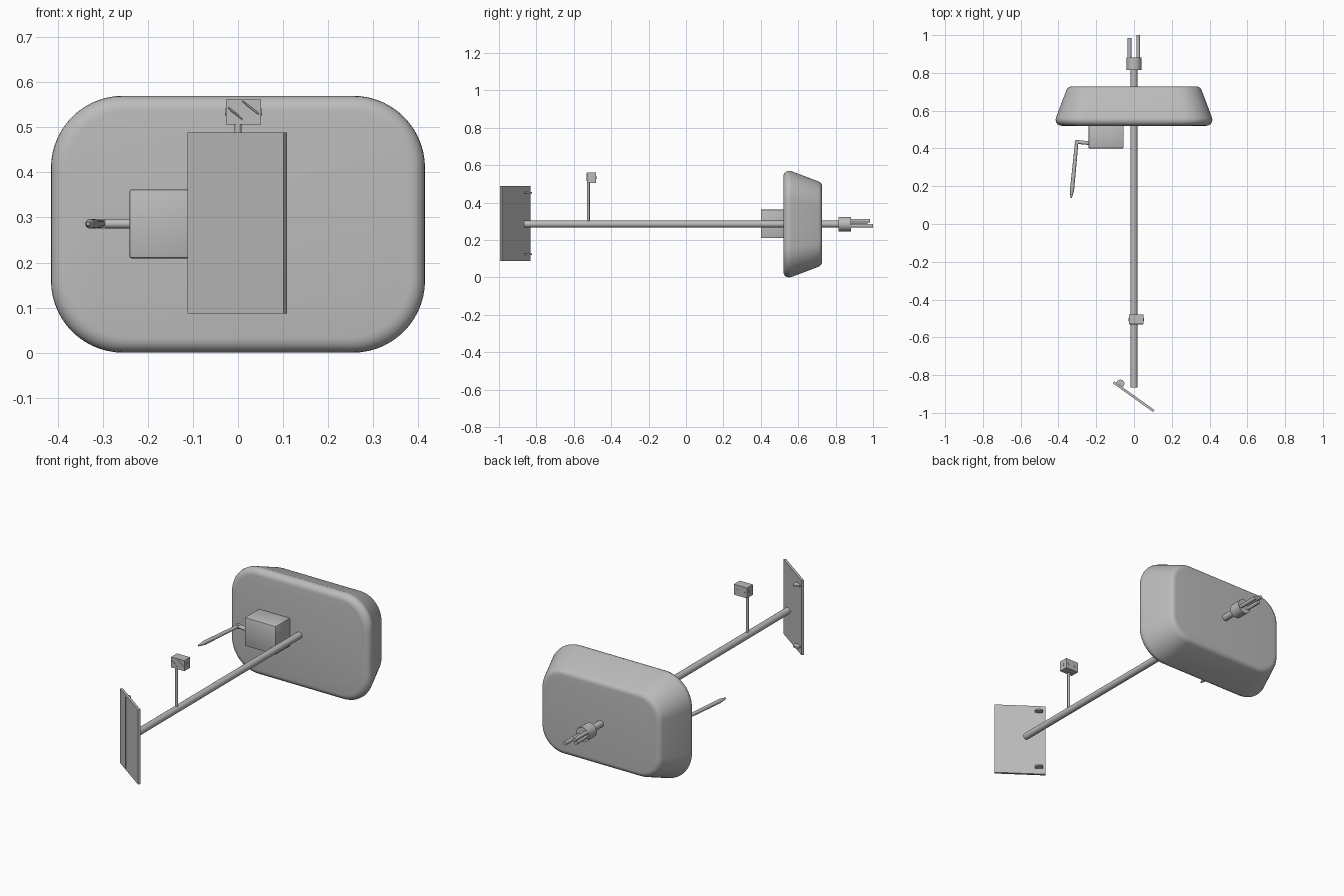
import bpy, bmesh, math
from mathutils import Vector, Matrix

if "Cube" in bpy.data.objects:
    bpy.data.objects.remove(bpy.data.objects["Cube"], do_unlink=True)

GREY = (0.5, 0.5, 0.5, 1)
mat = bpy.data.materials.new("plain grey")
mat.use_nodes = True
mat.diffuse_color = GREY
mat.node_tree.nodes["Principled BSDF"].inputs["Base Color"].default_value = GREY

AXIS_Z = 0.285  # height of the boom and of the body centre


def finish(bm, name, smooth=True):
    bmesh.ops.recalc_face_normals(bm, faces=bm.faces)
    mesh = bpy.data.meshes.new(name)
    bm.to_mesh(mesh)
    bm.free()
    mesh.materials.append(mat)
    ob = bpy.data.objects.new(name, mesh)
    bpy.context.collection.objects.link(ob)
    if smooth:
        bpy.ops.object.select_all(action='DESELECT')
        ob.select_set(True)
        bpy.context.view_layer.objects.active = ob
        bpy.ops.object.shade_smooth_by_angle(angle=math.radians(35))
    return ob


def box(name, centre, size, turn=0.0, bevel=0.0):
    bm = bmesh.new()
    bmesh.ops.create_cube(bm, size=1, matrix=Matrix.Diagonal((*size, 1)))
    if bevel:
        bmesh.ops.bevel(bm, geom=bm.edges[:], offset=bevel, segments=2,
                        profile=0.5, affect='EDGES')
    place = Matrix.Translation(centre) @ Matrix.Rotation(turn, 4, 'Z')
    bmesh.ops.transform(bm, matrix=place, verts=bm.verts)
    return finish(bm, name, bool(bevel))


def rod(name, start, end, r1, r2=None, sides=24):
    a, b = Vector(start), Vector(end)
    turn = (b - a).to_track_quat('Z', 'Y').to_matrix().to_4x4()
    bm = bmesh.new()
    bmesh.ops.create_cone(bm, cap_ends=True, segments=sides, radius1=r1,
                          radius2=r1 if r2 is None else r2, depth=(b - a).length,
                          matrix=Matrix.Translation((a + b) / 2) @ turn)
    return finish(bm, name)


def rounded_ring(bm, y, inset, steps=14):
    """Rounded rectangle in the xz plane, shrunk by the inset."""
    r = 0.16 - inset * 0.6
    w, h = 0.415 - inset - r, 0.285 - inset - r
    ring = []
    for q, (sx, sz) in enumerate([(1, 1), (-1, 1), (-1, -1), (1, -1)]):
        for k in range(steps + 1):
            a = math.pi / 2 * (q + k / steps)
            ring.append(bm.verts.new((sx * w + r * math.cos(a), y,
                                      AXIS_Z + sz * h + r * math.sin(a))))
    return ring


# Body: tapered, soft-edged rounded block
bm = bmesh.new()
profile = []
for k in range(7):  # front rim
    a = math.radians(110 * k / 6)
    profile.append((0.552 - 0.032 * math.cos(a), 0.032 * (1 - math.sin(a))))
for k in range(7):  # back rim
    a = math.radians(20 + 70 * k / 6)
    profile.append((0.698 + 0.03 * math.sin(a), 0.085 - 0.03 * math.cos(a)))
rings = [rounded_ring(bm, y, i) for y, i in profile]
for p, q in zip(rings, rings[1:]):
    for k in range(len(p)):
        n = (k + 1) % len(p)
        bm.faces.new((p[k], p[n], q[n], q[k]))
bm.faces.new(rings[0])
bm.faces.new(rings[-1])
finish(bm, "body")

# Boom, rear collar and rear prongs
rod("boom", (0, -0.865, AXIS_Z), (0, 0.83, AXIS_Z), 0.018)
rod("rear_collar", (0, 0.815, AXIS_Z), (0, 0.882, AXIS_Z), 0.039)
for name, x, z, end in [("rear_prong_low", 0.022, 0.276, 1.0),
                        ("rear_prong_high", -0.024, 0.303, 0.985),
                        ("rear_prong_middle", -0.022, 0.28, 0.97)]:
    rod(name, (x, 0.87, z), (x, end, z), 0.01, sides=16)

# Equipment box on the front of the body
box("equipment_box", (-0.148, 0.465, 0.286), (0.185, 0.13, 0.153), bevel=0.004)

# Side arm with its joint and blade
rod("arm_joint", (-0.236, 0.428, AXIS_Z + 0.001), (-0.298, 0.434, AXIS_Z + 0.001), 0.01)
rod("arm_elbow", (-0.303, 0.434, 0.276), (-0.303, 0.434, 0.296), 0.011)
rod("arm_blade", (-0.303, 0.436, 0.286), (-0.328, 0.18, 0.286), 0.009, 0.011, 12)
rod("arm_tip", (-0.328, 0.18, 0.286), (-0.333, 0.138, 0.286), 0.011, 0.004, 12)

# Mast and sensor box with its raised marks
rod("mast", (0, -0.522, AXIS_Z), (0, -0.522, 0.515), 0.0075, sides=16)
box("sensor_box", (0.012, -0.505, 0.534), (0.078, 0.05, 0.056))
for i, (x, z, length) in enumerate([(-0.01, 0.535, 0.03), (-0.004, 0.528, 0.035),
                                    (0.026, 0.546, 0.042), (0.032, 0.54, 0.036)]):
    d = Vector((0.8, 0, -0.6)) * length / 2
    c = Vector((x, -0.53, z))
    rod(f"sensor_stroke_{i + 1}", c - d, c + d, 0.0015, sides=6)
for side, x in (("left", 0.051), ("right", -0.027)):
    rod(f"sensor_button_{side}", (x - 0.002, -0.505, 0.534),
        (x + 0.002, -0.505, 0.534), 0.008, sides=16)
for side, x in (("left", 0.032), ("right", -0.008)):
    rod(f"sensor_lens_{side}", (x, -0.482, 0.534), (x, -0.478, 0.534), 0.007, sides=16)

# Angled front panel
TURN = math.atan2(-0.15, 0.21)
CENTRE = Vector((-0.002, -0.914, 0.2875))
along = Vector((math.cos(TURN), math.sin(TURN), 0))
out = Vector((math.sin(TURN), -math.cos(TURN), 0))
box("front_panel", CENTRE, (0.262, 0.013, 0.402), TURN)

# Fine seams on the panel face
for i, offset in enumerate((-0.047, 0.027)):
    box(f"panel_seam_{i + 1}", CENTRE + along * offset + out * 0.0065,
        (0.002, 0.002, 0.385), TURN)

# Round tabs on the back of the panel
for name, z in (("upper_tab", 0.453), ("lower_tab", 0.123)):
    rod(name, (-0.072, -0.845, z - 0.004), (-0.072, -0.845, z + 0.004), 0.021)
